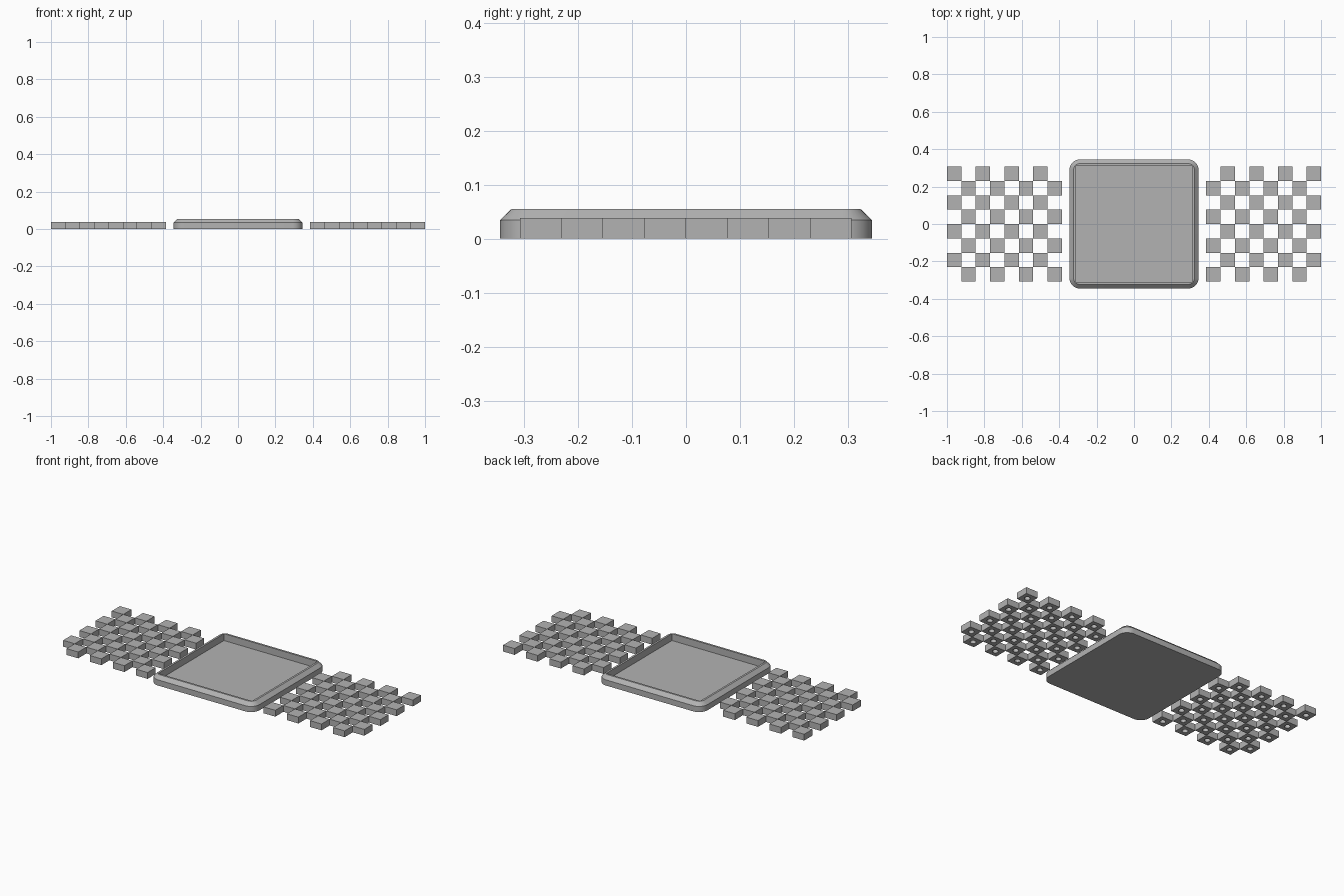
import bpy, bmesh, math

cube = bpy.data.objects.get("Cube")
if cube:
    bpy.data.objects.remove(cube, do_unlink=True)

grey = bpy.data.materials.new("plain grey")
grey.use_nodes = True
color = (0.45, 0.45, 0.45, 1)
grey.diffuse_color = color
grey.node_tree.nodes["Principled BSDF"].inputs["Base Color"].default_value = color

PITCH, TILE_H, BOARD = 0.0768, 0.038, 0.614


def make_object(name, bm):
    bmesh.ops.recalc_face_normals(bm, faces=bm.faces)
    mesh = bpy.data.meshes.new(name)
    bm.to_mesh(mesh)
    bm.free()
    mesh.materials.append(grey)
    obj = bpy.data.objects.new(name, mesh)
    bpy.context.collection.objects.link(obj)
    return obj


def rounded_ring(bm, half, radius, z, steps=8):
    """Loop of vertices around a rounded square."""
    verts = []
    for corner in range(4):
        mid = math.radians(45 + 90 * corner)
        cx = math.copysign(half - radius, math.cos(mid))
        cy = math.copysign(half - radius, math.sin(mid))
        for i in range(steps + 1):
            a = math.radians(90 * corner + 90 * i / steps)
            verts.append(bm.verts.new((cx + radius * math.cos(a),
                                       cy + radius * math.sin(a), z)))
    return verts


def bridge(bm, a, b):
    n = len(a)
    for i in range(n):
        bm.faces.new((a[i], a[(i + 1) % n], b[(i + 1) % n], b[i]))


# Tray: chamfered rounded square with a square pocket
bm = bmesh.new()
profile = [(0.345, 0.055, 0), (0.345, 0.055, 0.034), (0.323, 0.033, 0.055),
           (0.311, 0.001, 0.055), (0.311, 0.001, 0.014)]
rings = [rounded_ring(bm, *p) for p in profile]
for low, high in zip(rings, rings[1:]):
    bridge(bm, low, high)
bm.faces.new(rings[0])
bm.faces.new(rings[-1])
tray = make_object("tray", bm)
bpy.context.view_layer.objects.active = tray
tray.select_set(True)
bpy.ops.object.shade_smooth_by_angle(angle=math.radians(25))


def add_tile(bm, x, y):
    """Square tile with a round blind hole in its underside."""
    h, r, depth, n = PITCH / 2, 0.016, 0.027, 24

    def loop(z, square):
        verts = []
        for i in range(n):
            a = 2 * math.pi * i / n + math.pi / 4
            c, s = math.cos(a), math.sin(a)
            k = h / max(abs(c), abs(s)) if square else r
            verts.append(bm.verts.new((x + k * c, y + k * s, z)))
        return verts

    loops = [loop(TILE_H, True), loop(0, True), loop(0, False), loop(depth, False)]
    for a, b in zip(loops, loops[1:]):
        bridge(bm, a, b)
    bm.faces.new(loops[0])
    bm.faces.new(loops[-1])


# Checkerboard sets of tiles on both sides, with opposite parity
for name, start, parity in (("right_tiles", -1, 0), ("left_tiles", 1 - BOARD, 1)):
    bm = bmesh.new()
    for row in range(8):
        for col in range(8):
            if (row + col) % 2 == parity:
                add_tile(bm, start + (col + 0.5) * PITCH,
                         BOARD / 2 - (row + 0.5) * PITCH)
    make_object(name, bm)
